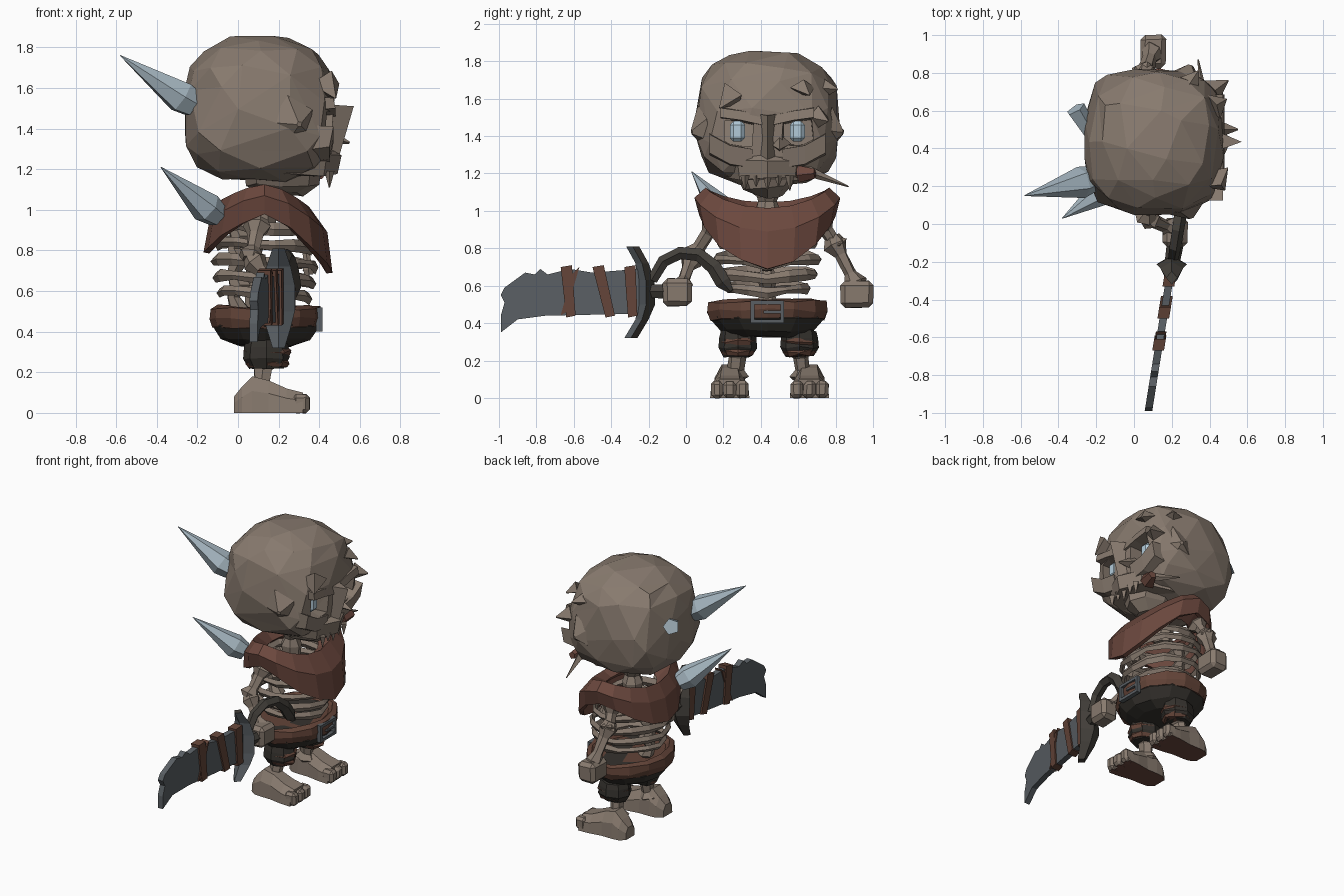
import bpy, bmesh, math, random
from mathutils import Vector as V

random.seed(4)
if "Cube" in bpy.data.objects:
    bpy.data.objects.remove(bpy.data.objects["Cube"])


def material(name, *rgb):
    m = bpy.data.materials.new(name)
    m.use_nodes = True
    m.diffuse_color = (*rgb, 1)
    m.node_tree.nodes["Principled BSDF"].inputs["Base Color"].default_value = (*rgb, 1)
    return m


BONE = material("bone", .245, .195, .157)
CLOTH = material("red_brown_cloth", .15, .065, .048)
LEATHER = material("leather", .125, .058, .04)
PANTS = material("dark_cloth", .036, .032, .027)
STEEL = material("blade_steel", .1, .114, .126)
IRON = material("dark_iron", .058, .052, .044)
SPIKE = material("ice_spike", .38, .47, .53)
EYE = material("eye_blue", .45, .6, .7)
MID = .435                      # the body's centre line in y


def add_object(name, bm, mat):
    bmesh.ops.recalc_face_normals(bm, faces=bm.faces[:])
    me = bpy.data.meshes.new(name)
    bm.to_mesh(me)
    bm.free()
    me.materials.append(mat)
    ob = bpy.data.objects.new(name, me)
    bpy.context.collection.objects.link(ob)
    return ob


def mesh(name, verts, faces, mat):
    bm = bmesh.new()
    vs = [bm.verts.new(v) for v in verts]
    for f in faces:
        bm.faces.new([vs[i] for i in f])
    return add_object(name, bm, mat)


def loft(name, rings, mat, caps=True, loop=False):
    n, k = len(rings[0]), len(rings)
    faces = [(i * n + j, i * n + (j + 1) % n, (i + 1) % k * n + (j + 1) % n, (i + 1) % k * n + j)
             for i in range(k if loop else k - 1) for j in range(n)]
    if caps and not loop:
        faces += [tuple(range(n)), tuple(range((k - 1) * n, k * n))]
    return mesh(name, [p for r in rings for p in r], faces, mat)


def tube(name, path, radii, mat, sides=6, jitter=0.0):
    path, rings = [V(p) for p in path], []
    for i, p in enumerate(path):
        d = (path[min(i + 1, len(path) - 1)] - path[max(i - 1, 0)]).normalized()
        u = d.cross(V((0, 0, 1)) if abs(d.z) < .9 else V((1, 0, 0))).normalized()
        w = d.cross(u)
        ring = []
        for j in range(sides):
            a = math.tau * j / sides
            r = radii[i] * (1 + random.uniform(-jitter, jitter))
            ring.append(p + r * (math.cos(a) * u + math.sin(a) * w))
        rings.append(ring)
    return loft(name, rings, mat)


def bone(name, p, q, r):
    p, q = V(p), V(q)
    return tube(name, [p.lerp(q, t) for t in (0, .15, .35, .7, .88, 1)],
                [r * s for s in (.8, 1.2, .7, .65, 1.15, .8)], BONE, 6, .15)


def box(name, centre, size, mat, jitter=0.0, bevel=0.0):
    bm = bmesh.new()
    bmesh.ops.create_cube(bm, size=1)
    for v in bm.verts:
        v.co = V(centre) + V([c * s + random.uniform(-jitter, jitter) for c, s in zip(v.co, size)])
    if bevel:
        bmesh.ops.bevel(bm, geom=bm.edges[:], offset=bevel, segments=1, affect='EDGES')
    return add_object(name, bm, mat)


def paint(ob, mat, axis, limit):
    """Give faces turned towards the negative side of an axis a second colour."""
    ob.data.materials.append(mat)
    for p in ob.data.polygons:
        p.material_index = int(p.normal[axis] < limit)


def sword_x(y):
    return .235 + .16 * y


def plate(name, outline, thick, mat):
    """Slab cut from a y-z outline, lying along the slanted sword."""
    return loft(name, [[(sword_x(y) + s * thick / 2, y, z) for y, z in outline] for s in (-1, 1)], mat)


def oval(cx, rx, ry, z, n=12, jitter=0.0, cy=MID):
    return [(cx + rx * math.cos(math.tau * i / n), cy + ry * math.sin(math.tau * i / n),
             z + random.uniform(-jitter, jitter)) for i in range(n)]


# Skull: boxy, broad-faceted ball with eye sockets cut into the face
bm = bmesh.new()
bmesh.ops.create_icosphere(bm, subdivisions=3, radius=1)
for v in bm.verts:
    power = 2.6 if v.co.z > 0 else 3.3
    p = v.co * sum(abs(c) ** power for c in v.co) ** (-1 / power) * random.uniform(.975, 1.02)
    v.co = (.105 + .37 * p.x, MID + .385 * p.y, 1.5 + .358 * p.z)
skull = add_object("skull", bm, BONE)
bpy.context.view_layer.objects.active = skull
mod = skull.modifiers.new("broad_facets", 'DECIMATE')
mod.ratio = .42
bpy.ops.object.modifier_apply(modifier=mod.name)
for s, side in ((-1, "right"), (1, "left")):
    y = MID + s * .16
    cut = box("socket_cutter", (.46, y, 1.42), (.22, .16, .14), BONE, .012)
    cut.hide_render = True
    mod = skull.modifiers.new("socket", 'BOOLEAN')
    mod.operation, mod.solver, mod.object = 'DIFFERENCE', 'EXACT', cut
    bpy.ops.object.modifier_apply(modifier=mod.name)
    bpy.data.objects.remove(cut)
    box(side + "_eye", (.39, y, 1.425), (.06, .08, .11), EYE, 0, .02)
    # Brow, cheekbone and temple flake
    loft(side + "_brow", [[(x, MID + s * b, z + dz) for x, dz in ((.36, .06), (.47, .05), (.48, 0), (.36, -.01))]
                          for b, z in ((.03, 1.46), (.14, 1.485), (.25, 1.5))], BONE)
    loft(side + "_cheekbone", [[(x, MID + s * b, z + dz) for x, dz in ((.3, .03), (.47, .02), (.45, -.08), (.3, -.1))]
                               for b, z in ((.08, 1.31), (.2, 1.33), (.31, 1.39))], BONE)
    tube(side + "_temple_flake", [(.28, MID + s * .34, 1.43), (.3, MID + s * .405, 1.42)], [.11, .015], BONE, 5, .3)

# Nose ridge, muzzle, jaw, mouth corner and loose splinters
mesh("nose", [(.42, .38, 1.52), (.42, .5, 1.52), (.57, .435, 1.51), (.5, .435, 1.27), (.4, .35, 1.29), (.4, .53, 1.29)],
     [(0, 1, 2), (0, 2, 3, 4), (1, 5, 3, 2), (4, 3, 5), (0, 4, 5, 1)], BONE)
loft("upper_jaw", [oval(.2, r, w, z, 9, .012) for r, w, z in
                   ((.25, .25, 1.31), (.31, .25, 1.26), (.29, .23, 1.17))], BONE)
loft("lower_jaw", [oval(.22, r, w, z, 8, .015) for r, w, z in
                   ((.19, .16, 1.18), (.18, .13, 1.12), (.1, .08, 1.08))], BONE)
tube("mouth_corner", [(.4, .6, 1.19), (.42, .69, 1.2)], [.05, .03], CLOTH, 5, .2)
for i in range(5):
    y = MID - .12 + .06 * i
    tube("tooth", [(.45, y, 1.19), (.45, y, 1.11 + .02 * (i % 2))], [.025, .003], BONE, 4)
for base, tip, r in (((.38, .62, 1.22), (.34, .87, 1.13), .03), ((.42, .62, 1.66), (.49, .66, 1.62), .06),
                     ((.28, .72, 1.66), (.34, .81, 1.65), .07), ((.43, .25, 1.62), (.48, .18, 1.55), .07),
                     ((.42, .7, 1.5), (.5, .76, 1.48), .06), ((.42, .5, 1.36), (.55, .5, 1.33), .05)):
    tube("skull_splinter", [base, tip], [r, .004], BONE, 4, .3)

# Spikes in the back of the head and shoulder, one broken short
tube("head_spike", [(-.22, .24, 1.52), (-.28, .22, 1.555), (-.58, .15, 1.76)], [.07, .085, .002], SPIKE, 6)
tube("shoulder_spike", [(-.1, .22, .97), (-.155, .18, 1.01), (-.38, .03, 1.21)], [.06, .08, .002], SPIKE, 6)
tube("broken_spike", [(-.2, .43, 1.5), (-.31, .61, 1.57)], [.035, .055], SPIKE, 5)

# Neck, spine, sternum and ribs
tube("neck", [(.12, MID, z) for z in (.9, 1.0, 1.05, 1.1, 1.18)], [.06, .07, .05, .075, .06], BONE, 7, .1)
tube("spine", [(-.02 + .03 * (i % 2), MID, .45 + .06 * i) for i in range(9)],
     [.055 if i % 2 else .035 for i in range(9)], BONE, 6, .1)
bone("sternum", (.32, MID, .9), (.35, MID, .68), .03)
for i, (z, rx, ry) in enumerate(((.57, .22, .22), (.645, .24, .26), (.725, .25, .28), (.81, .23, .26), (.89, .2, .22))):
    rings = []
    for j in range(14):
        a = math.tau * j / 14
        c, s, h = math.cos(a), math.sin(a), .026 + random.uniform(-.008, .008)
        zc = z - .03 + .04 * abs(s) + (.02 * c if c > 0 else -.05 * c)
        rings.append([(.13 + (rx + d) * c, MID + (ry + d) * s, zc + e)
                      for d, e in ((.016, 0), (0, h), (-.018, 0), (0, -h))])
    loft("rib_%d" % (i + 1), rings, BONE, loop=True)

# Cowl: saddle-shaped collar, arched over the shoulders and pointed at the chest
rings = [[], [], [], []]
for j in range(16):
    a = math.tau * j / 16
    c, s = math.cos(a), math.sin(a)
    f, k = c > 0, abs(c) ** 1.6
    rings[0].append((.13 + .16 * c, MID + .18 * s, 1.02 - .04 * k))
    rings[1].append((.13 + .22 * c, MID + .33 * s, 1.125 - (.11 if f else .08) * k))
    rings[2].append((.13 + (.31 if f else .27) * c, MID + .39 * s, 1.07 - (.18 if f else .12) * k))
    rings[3].append((.13 + (.335 if f else .3) * c, MID + .365 * s, .98 - (.28 if f else .19) * k + random.uniform(-.01, .01)))
cowl = loft("cowl", rings, CLOTH, caps=False)
cowl.modifiers.new("thickness", 'SOLIDIFY').thickness = .03

# Arms and fists
bone("left_upper_arm", (.08, .72, .95), (.05, .81, .8), .055)
bone("left_forearm", (.05, .78, .86), (.1, .92, .58), .055)
box("left_fist", (.1, .915, .555), (.14, .17, .145), BONE, .006, .025)
bone("right_upper_arm", (.1, .16, .95), (.06, .03, .75), .055)
bone("right_forearm", (.06, .04, .77), (.21, -.03, .58), .05)
box("right_fist", (.22, -.045, .565), (.13, .15, .15), BONE, .006, .025)

# Trousers, belt and buckle
loft("trousers", [oval(.135, r, w, z, 12, .008) for r, w, z in
                  ((.14, .2, .33), (.22, .25, .36), (.265, .31, .43), (.23, .3, .49))], PANTS)
belt = []
for r, w, z in ((.262, .312, .42), (.275, .33, .46), (.27, .325, .51), (.235, .3, .52), (.21, .27, .49)):
    belt.append([(x, y, h - .02 * math.cos(4 * (x - .13))) for x, y, h in oval(.135, r, w, z + .02, 14, .01)])
loft("belt", belt, LEATHER)
for dy, dz, w, h in ((-.08, 0, .02, .12), (.08, 0, .02, .12), (0, .05, .18, .02), (0, -.05, .18, .02), (.03, 0, .1, .015)):
    box("buckle_bar", (.4, MID + dy, .46 + dz), (.03, w, h), STEEL)

# Legs, cuffs and feet
for s, side in ((-1, "right"), (1, "left")):
    ly, fy = MID + .007 + s * .165, MID + .012 + s * .213
    loft(side + "_trouser_leg", [oval(.14, r, r * .9, z, 8, .006, ly) for r, z in
                                 ((.1, .36), (.11, .32), (.115, .27), (.085, .22))], PANTS)
    for z, r in ((.25, .92), (.3, 1)):
        loft(side + "_cuff", [oval(.145, r * q, r * q * .84, z + d, 8, .012, ly) for q, d in
                              ((.105, -.022), (.118, 0), (.1, .022))], LEATHER)
    bone(side + "_shin", (.13, ly, .28), (.11, ly + s * .02, .1), .065)
    rings = []
    for x, w, h in ((-.02, .05, .08), (.02, .08, .13), (.07, .085, .18), (.15, .085, .16), (.24, .1, .12), (.32, .105, .1)):
        rings.append([(x, fy - w, 0), (x, fy + w, 0), (x, fy + w * .95, h * .6),
                      (x, fy + w * .5, h), (x, fy - w * .5, h), (x, fy - w * .95, h * .6)])
    paint(loft(side + "_foot", rings, BONE), CLOTH, 2, -.5)
    for k in (-1, 0, 1):
        paint(box(side + "_toe", (.31, fy + k * .068, .045), (.085, .066, .09), BONE, .004, .018), CLOTH, 2, -.9)

# Sword: chipped blade, straps, crescent guard, grip and knuckle bow
plate("blade", [(-.25, .69), (-.5, .67), (-.62, .69), (-.74, .66), (-.78, .69), (-.81, .66), (-.86, .67),
                (-.97, .59), (-.99, .55), (-.97, .51), (-.99, .44), (-.99, .35), (-.9, .42), (-.75, .44), (-.25, .45)],
      .04, STEEL)
for y0, y1 in ((-.64, -.62), (-.47, -.41), (-.3, -.29)):
    plate("blade_strap", [(y0 - .03, .7), (y0 + .03, .71), (y1 + .03, .44), (y1 - .02, .43)], .062, LEATHER)
plate("strap_cross", [(-.61, .66), (-.57, .7), (-.64, .46), (-.67, .44)], .056, LEATHER)
guard = []
for ya, yb, z, w in ((-.32, -.25, .81, .03), (-.27, -.2, .72, .06), (-.26, -.17, .63, .08), (-.26, -.165, .5, .08),
                     (-.27, -.2, .42, .06), (-.33, -.26, .32, .03)):
    x, m = sword_x(-.22), (ya + yb) / 2
    guard.append([(x, ya, z), (x + w, m, z), (x, yb, z), (x - w, m, z)])
paint(loft("guard", guard, IRON), STEEL, 1, -.3)
tube("grip", [(sword_x(y), y, .57) for y in (-.2, -.1, 0)], [.04, .045, .04], IRON, 6)
tube("knuckle_bow", [(sword_x(y), y, z) for y, z in
                     ((-.18, .63), (-.12, .73), (-.03, .775), (.07, .765), (.15, .7), (.2, .62), (.24, .57))],
     [.03, .034, .035, .037, .042, .045, .015], IRON, 5)
